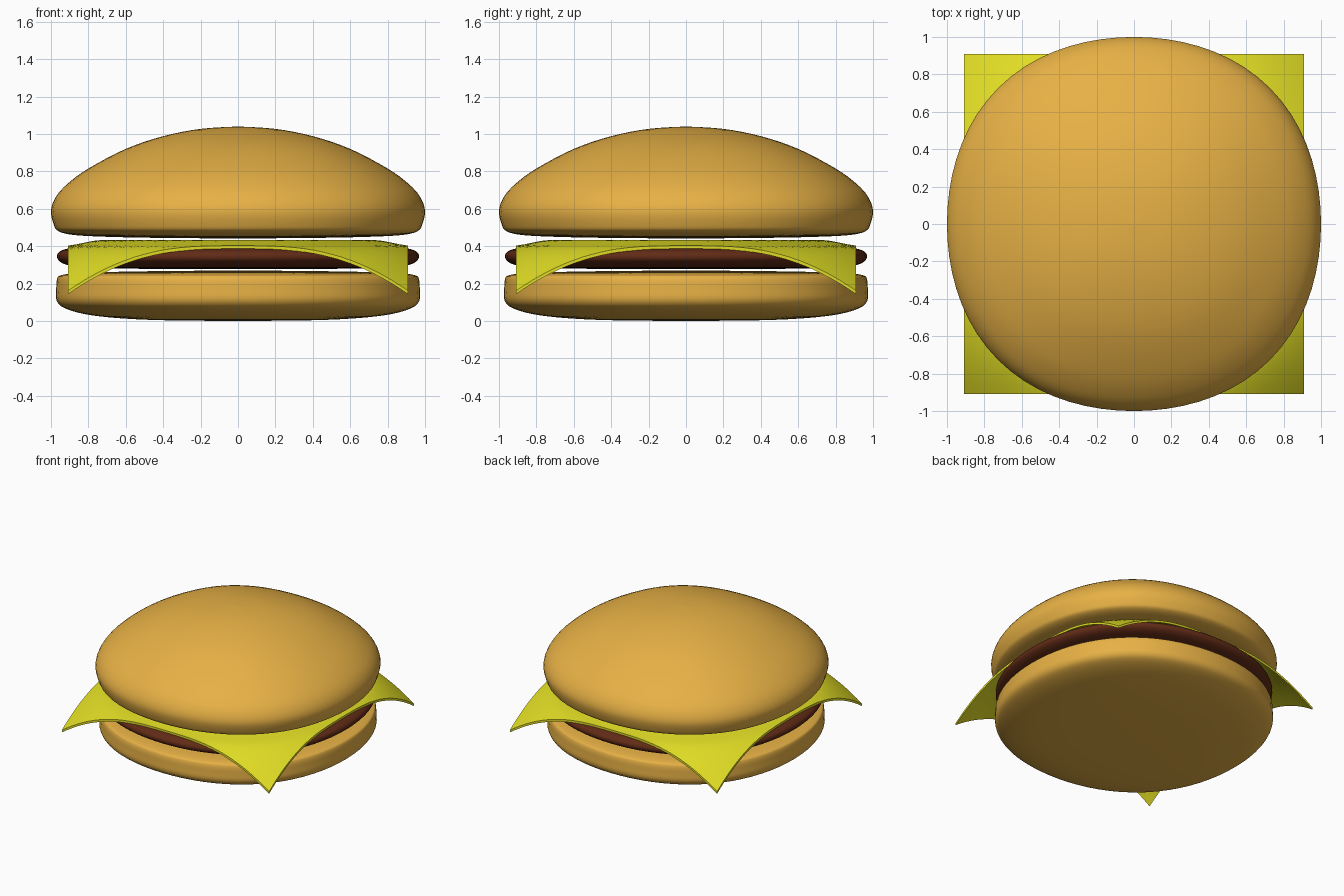
import bpy, bmesh, math
from mathutils import Vector

if "Cube" in bpy.data.objects:
    bpy.data.objects.remove(bpy.data.objects["Cube"])


def material(name, rgb):
    m = bpy.data.materials.new(name)
    m.diffuse_color = (*rgb, 1)
    m.use_nodes = True
    m.node_tree.nodes["Principled BSDF"].inputs["Base Color"].default_value = m.diffuse_color
    return m


def finish(bm, name, mat, angle):
    bmesh.ops.recalc_face_normals(bm, faces=bm.faces)
    me = bpy.data.meshes.new(name)
    bm.to_mesh(me)
    bm.free()
    ob = bpy.data.objects.new(name, me)
    bpy.context.collection.objects.link(ob)
    me.materials.append(mat)
    bpy.ops.object.select_all(action='DESELECT')
    ob.select_set(True)
    bpy.context.view_layer.objects.active = ob
    bpy.ops.object.shade_smooth_by_angle(angle=math.radians(angle))
    return ob


def smooth_profile(pts, steps=4):
    # Catmull-Rom curve through the profile points
    p = [Vector(q) for q in pts]
    p = [p[0]] + p + [p[-1]]
    out = []
    for a, b, c, d in zip(p, p[1:], p[2:], p[3:]):
        for i in range(steps):
            t = i / steps
            out.append(0.5 * (2 * b + (c - a) * t + (2 * a - 5 * b + 4 * c - d) * t * t
                              + (3 * b - a - 3 * c + d) * t ** 3))
    return out + [p[-1]]


def lathe(name, profile, mat, sides=72, square=0.028):
    bm = bmesh.new()
    vs = [bm.verts.new((q.x, 0, q.y)) for q in smooth_profile(profile)]
    edges = [bm.edges.new(e) for e in zip(vs, vs[1:])]
    bmesh.ops.spin(bm, geom=vs + edges, cent=(0, 0, 0), axis=(0, 0, 1),
                   angle=2 * math.pi, steps=sides, use_duplicate=False)
    bmesh.ops.remove_doubles(bm, verts=bm.verts, dist=0.0005)
    # slightly squared outline: wider along the diagonals
    for v in bm.verts:
        k = 1 + square * math.sin(2 * math.atan2(v.co.y, v.co.x)) ** 2
        v.co.x *= k
        v.co.y *= k
    return finish(bm, name, mat, 60)


bun = material("bread", (0.80, 0.44, 0.06))
meat = material("meat", (0.12, 0.024, 0.008))
yellow = material("cheese", (0.75, 0.72, 0.018))

# Bottom bun
lathe("bottom_bun", [(0, 0), (0.4, 0.004), (0.65, 0.016), (0.82, 0.037), (0.93, 0.07),
                     (0.97, 0.11), (0.972, 0.17), (0.967, 0.225), (0.945, 0.245),
                     (0.85, 0.257), (0.6, 0.264), (0.3, 0.268), (0, 0.27)], bun)

# Patty
lathe("patty", [(0, 0.278), (0.5, 0.279), (0.8, 0.284), (0.91, 0.299), (0.955, 0.32),
                (0.968, 0.345), (0.955, 0.37), (0.91, 0.387), (0.8, 0.398),
                (0.5, 0.402), (0, 0.403)], meat)

# Top bun
lathe("top_bun", [(0, 0.441), (0.4, 0.444), (0.7, 0.45), (0.88, 0.46), (0.96, 0.48),
                  (0.985, 0.515), (1.0, 0.59), (0.973, 0.665), (0.91, 0.735),
                  (0.8, 0.815), (0.6, 0.92), (0.4, 0.988), (0.2, 1.027), (0, 1.04)], bun)

# Cheese slice: square sheet, eased over the patty rim, corners drooping
bm = bmesh.new()
bmesh.ops.create_grid(bm, x_segments=40, y_segments=40, size=0.91)
for v in bm.verts:
    r = math.hypot(v.co.x, v.co.y)
    t = min(1, max(0, (r - 0.72) / 0.22))
    v.co.z = 0.433 - 0.032 * t * t * (3 - 2 * t) - 1.08 * max(0, r - 0.92) ** 1.5
ext = bmesh.ops.extrude_face_region(bm, geom=bm.faces[:], use_keep_orig=True)
for v in ext["geom"]:
    if isinstance(v, bmesh.types.BMVert):
        v.co.z -= 0.018
finish(bm, "cheese_slice", yellow, 40)
